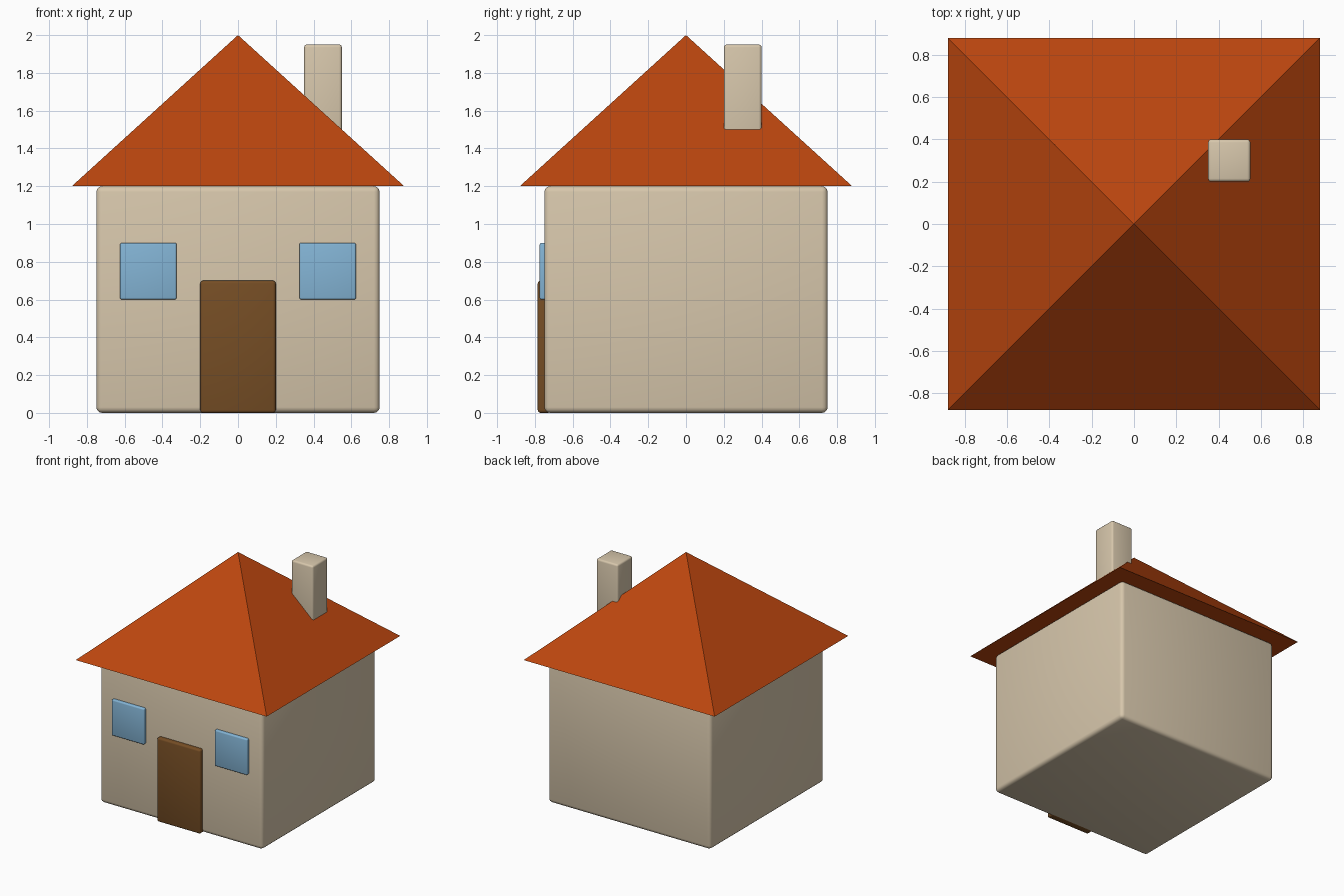
import bpy
import bmesh
import math

if "Cube" in bpy.data.objects:
    bpy.data.objects.remove(bpy.data.objects["Cube"], do_unlink=True)


def material(name, rgb):
    mat = bpy.data.materials.new(name)
    mat.use_nodes = True
    color = (*rgb, 1.0)
    mat.diffuse_color = color
    mat.node_tree.nodes["Principled BSDF"].inputs["Base Color"].default_value = color
    return mat


plaster = material("cream plaster", (0.68, 0.57, 0.41))
tile = material("orange roof tile", (0.50, 0.061, 0.0045))
wood = material("brown wood", (0.18, 0.075, 0.018))
glass = material("blue glass", (0.23, 0.46, 0.67))


def rounded_box(name, low, high, bevel, mat):
    """Box between two corners with softly rounded edges."""
    center = [(a + b) / 2 for a, b in zip(low, high)]
    bpy.ops.mesh.primitive_cube_add(size=1, location=center)
    obj = bpy.context.object
    obj.name = name
    obj.scale = [b - a for a, b in zip(low, high)]
    bpy.ops.object.transform_apply(location=False, rotation=False, scale=True)
    obj.data.materials.append(mat)
    mod = obj.modifiers.new("Rounded edges", "BEVEL")
    mod.width = bevel
    mod.segments = 3
    bpy.ops.object.modifier_apply(modifier=mod.name)
    bpy.ops.object.shade_smooth_by_angle(angle=math.radians(40))
    return obj


# House body and chimney
rounded_box("walls", (-0.75, -0.75, 0), (0.75, 0.75, 1.2), 0.03, plaster)
rounded_box("chimney", (0.35, 0.2, 1.35), (0.55, 0.4, 1.95), 0.015, plaster)

# Door and the two front windows
rounded_box("door", (-0.2, -0.785, 0), (0.2, -0.715, 0.7), 0.015, wood)
for side, x in (("right", -0.475), ("left", 0.475)):
    rounded_box(side + "_window", (x - 0.15, -0.775, 0.6),
                (x + 0.15, -0.725, 0.9), 0.01, glass)

# Four-sided pyramid roof with a closed underside
bm = bmesh.new()
half = 0.88
base = [bm.verts.new((x * half, y * half, 1.2))
        for x, y in ((-1, -1), (1, -1), (1, 1), (-1, 1))]
apex = bm.verts.new((0, 0, 2))
for i in range(4):
    bm.faces.new((base[i], base[(i + 1) % 4], apex))
bm.faces.new(base[::-1])
mesh = bpy.data.meshes.new("roof")
bm.to_mesh(mesh)
bm.free()
mesh.materials.append(tile)
bpy.context.collection.objects.link(bpy.data.objects.new("roof", mesh))
